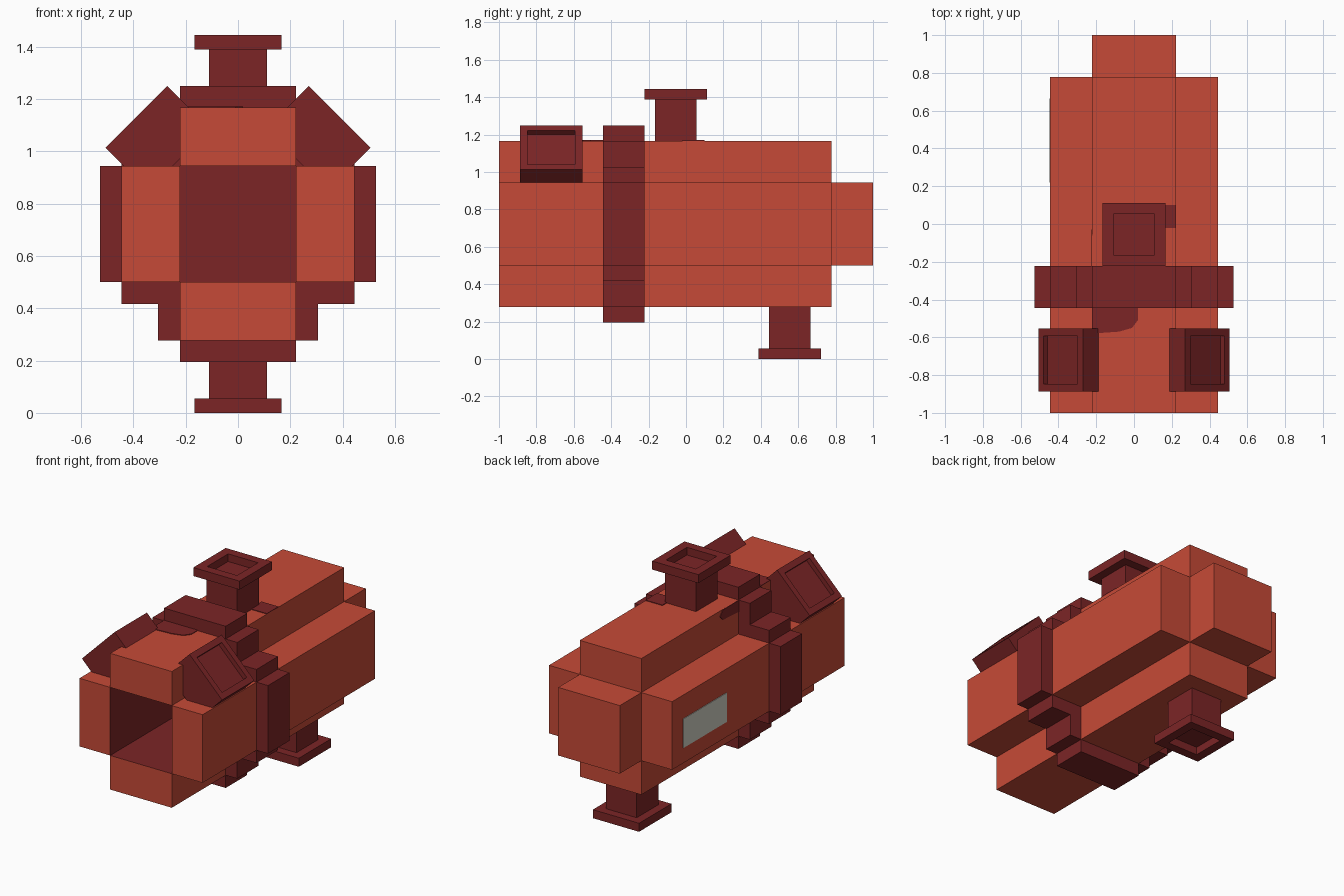
import bpy, bmesh, math
from mathutils import Matrix, Vector

if "Cube" in bpy.data.objects:
    bpy.data.objects.remove(bpy.data.objects["Cube"])

U = 2 / 9            # basic block size
ZC = 0.722           # height of the body axis
H = U * 2            # half width of the body
T = 0.083            # thickness of the band around the body


def srgb(r, g, b):
    def f(c):
        c /= 255
        return c / 12.92 if c < 0.04045 else ((c + 0.055) / 1.055) ** 2.4
    return (f(r), f(g), f(b), 1)


def material(name, rgb):
    m = bpy.data.materials.new(name)
    m.diffuse_color = srgb(*rgb)
    m.use_nodes = True
    m.node_tree.nodes["Principled BSDF"].inputs["Base Color"].default_value = m.diffuse_color
    return m


RED = material("brick red", (198, 74, 55))
DARK = material("dark maroon", (124, 37, 38))
GREY = material("light grey", (207, 207, 196))


def finish(name, bm, *mats):
    bmesh.ops.recalc_face_normals(bm, faces=bm.faces)
    me = bpy.data.meshes.new(name)
    bm.to_mesh(me)
    bm.free()
    for m in mats:
        me.materials.append(m)
    ob = bpy.data.objects.new(name, me)
    bpy.context.collection.objects.link(ob)
    return ob


def add_box(bm, lo, hi):
    lo, hi = Vector(lo), Vector(hi)
    mat = Matrix.Translation((lo + hi) / 2) @ Matrix.Diagonal((*(hi - lo), 1))
    return bmesh.ops.create_cube(bm, size=1, matrix=mat)["verts"]


def recess_top(bm, border, depth):
    """Sink a square pocket into the highest face."""
    bm.normal_update()
    top = max(bm.faces, key=lambda f: f.calc_center_median().z)
    bmesh.ops.inset_region(bm, faces=[top], thickness=border)
    out = bmesh.ops.extrude_discrete_faces(bm, faces=[top])["faces"][0]
    bmesh.ops.translate(bm, verts=out.verts, vec=(0, 0, -depth))


def plate(name, points, place, mat):
    """Thin painted patch from a 2D outline; place maps (a, b, depth) to xyz."""
    bm = bmesh.new()
    layers = [[bm.verts.new(place(a, b, d)) for a, b in points] for d in (-0.003, 0.004)]
    bm.faces.new(layers[0])
    bm.faces.new(layers[1])
    n = len(points)
    for i in range(n):
        j = (i + 1) % n
        bm.faces.new((layers[0][i], layers[0][j], layers[1][j], layers[1][i]))
    return finish(name, bm, mat)


# Four long blocks around an open channel; walls facing the channel are dark
for name, dx, dz in (("body_top", 0, 1), ("body_bottom", 0, -1),
                     ("body_right", 1, 0), ("body_left", -1, 0)):
    w, h = (U, U / 2) if dz else (U / 2, U)
    cx, cz = dx * 1.5 * U, ZC + dz * 1.5 * U
    bm = bmesh.new()
    add_box(bm, (cx - w, -1, cz - h), (cx + w, 1 - U, cz + h))
    bm.normal_update()
    for f in bm.faces:
        if f.normal.dot(Vector((dx, 0, dz))) < -0.9:
            f.material_index = 1
    finish(name, bm, RED, DARK)

# Block closing the channel at the back
bm = bmesh.new()
add_box(bm, (-U, 1 - U, ZC - U), (U, 1, ZC + U))
bm.normal_update()
for f in bm.faces:
    if f.normal.y < -0.9:
        f.material_index = 1
finish("back_cap", bm, RED, DARK)

# Stepped band, one quarter mirrored to all sides
bm = bmesh.new()
y0, y1 = -2 * U, -U
for sx in (1, -1):
    for sz in (1, -1):
        for x0, x1, z0, z1 in ((0, U, H, H + T), (U, U + T, U + T, H),
                               (U, H, U, U + T), (H, H + T, 0, U)):
            xs, zs = sorted((sx * x0, sx * x1)), sorted((ZC + sz * z0, ZC + sz * z1))
            add_box(bm, (xs[0], y0, zs[0]), (xs[1], y1, zs[1]))
bmesh.ops.remove_doubles(bm, verts=bm.verts, dist=0.0001)
# drop the doubled walls between the mirrored halves
inner = [f for f in bm.faces if all(abs(v.co.x) < 1e-4 for v in f.verts)
         or all(abs(v.co.z - ZC) < 1e-4 for v in f.verts)]
bmesh.ops.delete(bm, geom=inner, context='FACES')
flat = [e for e in bm.edges if all(abs(v.co.x) < 1e-4 for v in e.verts)
        or all(abs(v.co.z - ZC) < 1e-4 for v in e.verts)]
bmesh.ops.dissolve_edges(bm, edges=flat, use_verts=True)
finish("stepped_band", bm, DARK)

# Pipes with flanged, hollow ends
for name, y, s in (("top_pipe", -U / 4, 1), ("bottom_pipe", 2.5 * U, -1)):
    place = Matrix.Translation((0, y, ZC + s * H)) @ Matrix.Rotation(0 if s > 0 else math.pi, 4, 'X')
    bm = bmesh.new()
    add_box(bm, (-U / 2, -U / 2, -0.01), (U / 2, U / 2, U))
    bm.transform(place)
    finish(name, bm, DARK)
    bm = bmesh.new()
    add_box(bm, (-0.75 * U, -0.75 * U, U), (0.75 * U, 0.75 * U, 1.25 * U))
    recess_top(bm, 0.083, 0.05)
    bm.transform(place)
    finish(name + "_flange", bm, DARK)

# Tilted boxes with pockets on the upper front corners
for name, s in (("right_tilted_box", 1), ("left_tilted_box", -1)):
    bm = bmesh.new()
    add_box(bm, (-0.75 * U, -0.75 * U, -0.23), (0.75 * U, 0.75 * U, 0))
    recess_top(bm, U / 4, 0.03)
    bm.transform(Matrix.Translation((s * 0.388, -0.72, 1.131))
                 @ Matrix.Rotation(s * math.pi / 4, 4, 'Y'))
    finish(name, bm, DARK)

# Painted patches
ztop = ZC + H
plate("front_top_patch",
      [(-U, -0.43), (-U, -0.58), (-0.08, -0.57), (-0.01, -0.55), (0.02, -0.51), (0.02, -0.43)],
      lambda a, b, d: (a, b, ztop + d), DARK)
plate("rear_top_patch",
      [(0.1, -0.02), (U, -0.02), (U, 0.1), (0.1, 0.1)],
      lambda a, b, d: (a, b, ztop + d), DARK)
plate("upper_side_patch",
      [(-0.23, 1.166), (-0.06, 1.166), (-0.03, 1.13), (-0.06, 1.1), (-0.23, 1.09)],
      lambda a, b, d: (-U - d, a, b), DARK)
plate("grey_side_panel",
      [(0.22, 0.6), (0.665, 0.6), (0.665, 0.79), (0.22, 0.79)],
      lambda a, b, d: (-H - d, a, b), GREY)
